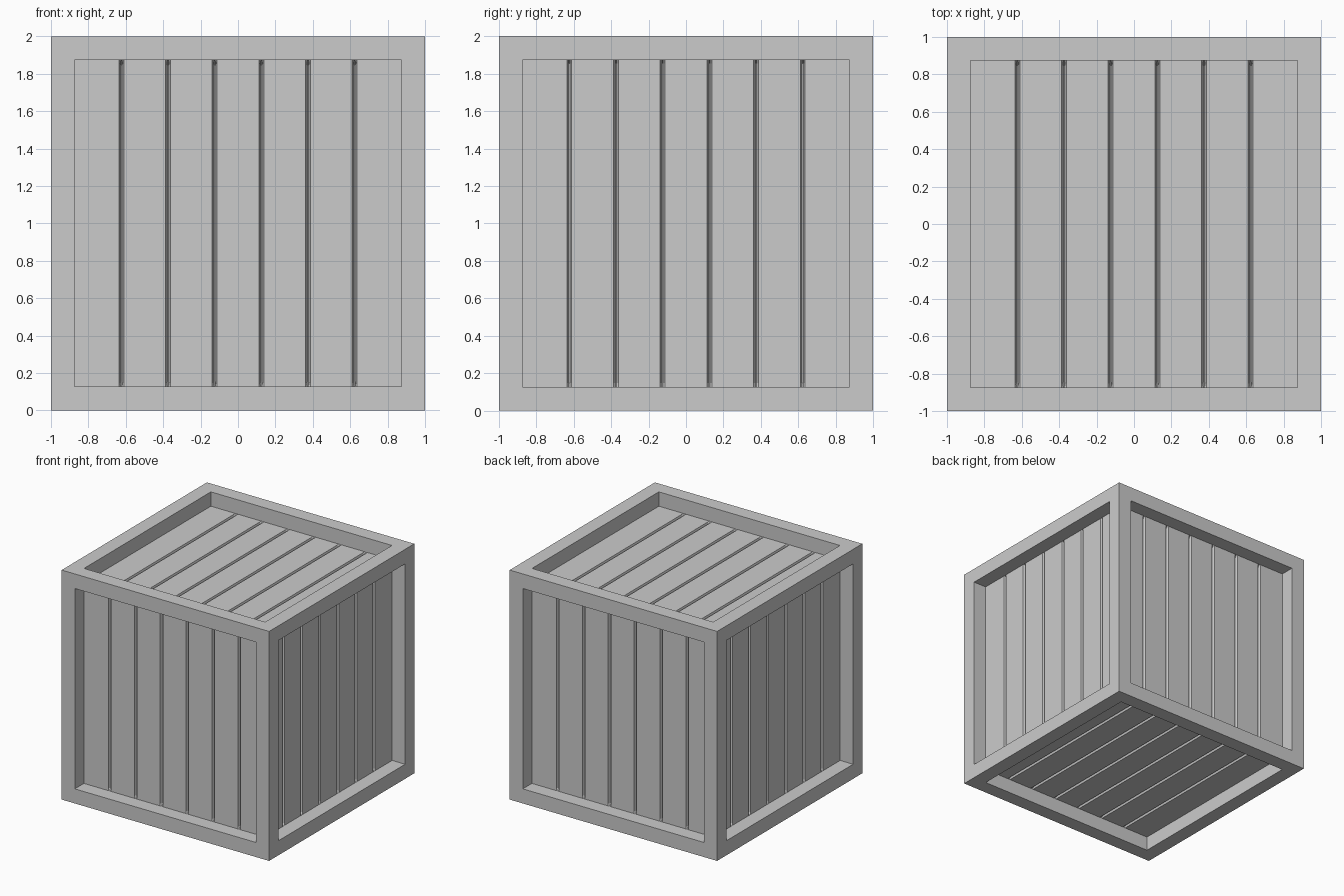
import bpy, bmesh
from math import pi
from mathutils import Matrix, Vector

if "Cube" in bpy.data.objects:
    bpy.data.objects.remove(bpy.data.objects["Cube"])

BEAM = 0.127      # frame beam width
RECESS = 0.125    # how far the planks sit behind the frame
HALF = 1 - BEAM   # half size of each opening
GROOVE_W, GROOVE_D = 0.026, 0.03
UP = Matrix.Translation((0, 0, 1))


def finish(bm, name):
    me = bpy.data.meshes.new(name)
    bm.to_mesh(me)
    bm.free()
    ob = bpy.data.objects.new(name, me)
    bpy.context.collection.objects.link(ob)
    return ob


# Frame: cube with every face inset and pushed inward, openings left free
bm = bmesh.new()
bmesh.ops.create_cube(bm, size=2, matrix=UP)
panels = list(bm.faces)
bmesh.ops.inset_individual(bm, faces=panels, thickness=BEAM, use_even_offset=True)
for f in panels:
    n = f.normal.copy()
    ext = bmesh.ops.extrude_face_region(bm, geom=[f])
    verts = [g for g in ext["geom"] if isinstance(g, bmesh.types.BMVert)]
    bmesh.ops.translate(bm, verts=verts, vec=-n * RECESS)
    caps = [g for g in ext["geom"] if isinstance(g, bmesh.types.BMFace)]
    bmesh.ops.delete(bm, geom=caps + ([f] if f.is_valid else []), context='FACES')
finish(bm, "crate_frame")


# Plank panel: seven boards separated by V grooves that taper at both ends
def plank_panel(name, rot):
    profile = [(-HALF, 0)]
    pitch = 2 * HALF / 7
    for i in range(1, 7):
        x = -HALF + i * pitch
        profile += [(x - GROOVE_W / 2, 0), (x - 0.003, GROOVE_D),
                    (x + 0.003, GROOVE_D), (x + GROOVE_W / 2, 0)]
    profile.append((HALF, 0))
    bm = bmesh.new()
    rows = []
    for z, k in ((-HALF, 0), (-HALF + 0.02, 1), (HALF - 0.02, 1), (HALF, 0)):
        rows.append([bm.verts.new((x, -1 + RECESS + d * k, z)) for x, d in profile])
    for a, b in zip(rows, rows[1:]):
        for i in range(len(profile) - 1):
            bm.faces.new((a[i], a[i + 1], b[i + 1], b[i]))
    bm.transform(UP @ rot)
    finish(bm, name)


for i, side in enumerate(("front", "right", "back", "left")):
    plank_panel(side + "_planks", Matrix.Rotation(i * pi / 2, 4, 'Z'))
plank_panel("top_planks", Matrix.Rotation(-pi / 2, 4, 'X'))
plank_panel("bottom_planks", Matrix.Rotation(pi / 2, 4, 'X'))
